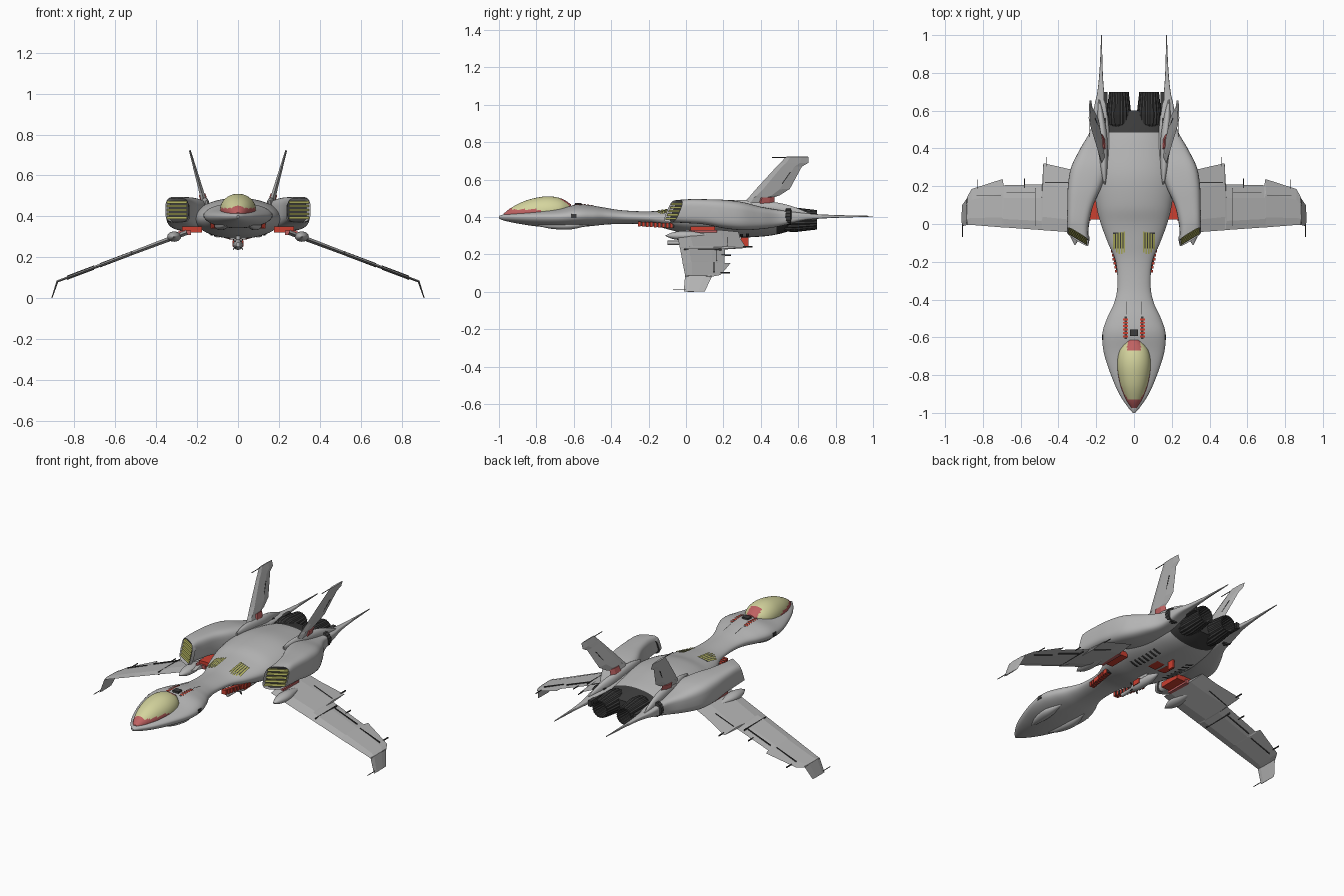
import bpy, bmesh, math
from mathutils import Vector

if "Cube" in bpy.data.objects:
    bpy.data.objects.remove(bpy.data.objects["Cube"])


def material(name, r, g, b):
    m = bpy.data.materials.new(name)
    m.use_nodes = True
    m.diffuse_color = (r, g, b, 1)
    m.node_tree.nodes["Principled BSDF"].inputs["Base Color"].default_value = (r, g, b, 1)
    return m


GREY = material("hull grey", .47, .47, .47)
DARK = material("engine dark", .045, .045, .045)
RED = material("bright red", .6, .05, .03)
ROSE = material("frame rose", .52, .12, .12)
GLASS = material("canopy pale yellow", .66, .66, .34)
YELLOW = material("vent yellow", .42, .42, .11)


def finish(name, bm, mats, mirror=False, smooth=True):
    bmesh.ops.recalc_face_normals(bm, faces=bm.faces)
    me = bpy.data.meshes.new(name)
    bm.to_mesh(me)
    bm.free()
    for m in mats:
        me.materials.append(m)
    ob = bpy.data.objects.new(name, me)
    bpy.context.scene.collection.objects.link(ob)
    if mirror:
        mod = ob.modifiers.new("Mirror", "MIRROR")
        mod.use_mirror_merge = False
    if smooth:
        bpy.ops.object.select_all(action="DESELECT")
        ob.select_set(True)
        bpy.context.view_layer.objects.active = ob
        bpy.ops.object.shade_smooth_by_angle(angle=math.radians(35))
    return ob


def dense(rows, k):
    """Catmull-Rom resampling of section rows."""
    out = []
    for i in range(len(rows) - 1):
        a, b, c, d = (rows[max(0, min(len(rows) - 1, i + j))] for j in (-1, 0, 1, 2))
        for s in range(k):
            t = s / k
            out.append([.5 * (2 * q + (r - p) * t + (2 * p - 5 * q + 4 * r - u) * t * t
                              + (3 * q - p - 3 * r + u) * t ** 3) for p, q, r, u in zip(a, b, c, d)])
    return out + [list(rows[-1])]


def loft(name, rows, mats, k=6, n=32, power=2, mirror=False, warp=None, paint=None, mouth=False, rib=1, smooth=True):
    """Skin along y; each row is y, centre x, half width, top, middle, bottom."""
    bm = bmesh.new()
    rings = []
    for y, cx, hw, zt, zm, zb in dense(rows, k):
        ring = []
        for i in range(n):
            a = 2 * math.pi * i / n
            c, s = math.cos(a), math.sin(a)
            f = rib if i % 2 else 1
            x = cx + f * max(hw, .001) * math.copysign(abs(c) ** (2 / power), c)
            z = zm + f * ((zt - zm) if s > 0 else (zb - zm)) * abs(s) ** (2 / power)
            ring.append(bm.verts.new((x, warp(x, y, z) if warp else y, z)))
        rings.append(ring)
    for p, q in zip(rings, rings[1:]):
        for i in range(n):
            j = (i + 1) % n
            bm.faces.new((p[i], p[j], q[j], q[i]))
    cap = bm.faces.new(rings[0])
    bm.faces.new(rings[-1])
    if paint:
        for f in bm.faces:
            f.material_index = paint(f.calc_center_median())
    if mouth:
        bmesh.ops.recalc_face_normals(bm, faces=bm.faces)
        bmesh.ops.inset_individual(bm, faces=[cap], thickness=.008, depth=-.025)
        cap.material_index = 1
    return finish(name, bm, mats, mirror, smooth)


def lathe(name, profile, mat, cx, cz, **kw):
    return loft(name, [(y, cx, r, cz + r, cz, cz - r) for r, y in profile], [mat], k=1, **kw)


def box(name, mat, centre, size, mirror=True, move=None):
    bm = bmesh.new()
    bmesh.ops.create_cube(bm, size=1)
    for v in bm.verts:
        v.co = Vector(a * b + c for a, b, c in zip(v.co, size, centre))
        if move:
            v.co = move(v.co)
    return finish(name, bm, [mat], mirror, False)


def blade(name, stations, normal, mat):
    """Wing-like solid from leading edge, trailing edge and thickness."""
    bm = bmesh.new()
    nv = Vector(normal).normalized()
    rings = []
    for le, te, t in stations:
        le, te = Vector(le), Vector(te)
        front, back = le.lerp(te, .2), le.lerp(te, .7)
        pts = (le, front + nv * t / 2, back + nv * t / 2.5, te, back - nv * t / 2.5, front - nv * t / 2)
        rings.append([bm.verts.new(p) for p in pts])
    for p, q in zip(rings, rings[1:]):
        for i in range(6):
            j = (i + 1) % 6
            bm.faces.new((p[i], p[j], q[j], q[i]))
    bm.faces.new(rings[0])
    bm.faces.new(rings[-1])
    return finish(name, bm, [mat], True, False)


# Fuselage: head, neck and main body
BODY = [(-1, 0, .006, .405, .4, .392), (-.97, 0, .032, .415, .4, .38), (-.9, 0, .078, .425, .4, .365),
        (-.8, 0, .122, .435, .4, .35), (-.68, 0, .16, .447, .4, .342), (-.58, 0, .167, .465, .405, .345),
        (-.5, 0, .143, .46, .405, .352), (-.42, 0, .106, .447, .405, .36), (-.33, 0, .088, .435, .4, .363),
        (-.2, 0, .097, .43, .395, .36), (-.1, 0, .138, .44, .39, .335), (0, 0, .175, .455, .39, .31),
        (.1, 0, .2, .48, .39, .3), (.25, 0, .215, .49, .39, .29), (.4, 0, .195, .47, .385, .295),
        (.5, 0, .165, .45, .385, .31), (.6, 0, .135, .42, .385, .34)]
loft("fuselage", BODY, [GREY, DARK], n=48, paint=lambda c: int(c.y > .49))
SKIN = dense(BODY, 6)


def skin_z(x, y, top=True):
    for p, q in zip(SKIN, SKIN[1:]):
        if p[0] <= y <= q[0]:
            t = (y - p[0]) / (q[0] - p[0])
            _, _, hw, zt, zm, zb = (a + (b - a) * t for a, b in zip(p, q))
            return zm + ((zt if top else zb) - zm) * math.sqrt(max(0, 1 - (x / hw) ** 2))


def patch(name, mat, x0, x1, y0, y1, lift=.003, top=True, n=6):
    """Thin plate that follows the fuselage skin."""
    bm = bmesh.new()
    grid = []
    for i in range(n + 1):
        x = x0 + (x1 - x0) * i / n
        ys = [y0 + (y1 - y0) * j / n for j in range(n + 1)]
        grid.append([bm.verts.new((x, y, skin_z(x, y, top) + (lift if top else -lift))) for y in ys])
    for i in range(n):
        for j in range(n):
            bm.faces.new((grid[i][j], grid[i + 1][j], grid[i + 1][j + 1], grid[i][j + 1]))
    return finish(name, bm, [mat], True, False)


# Canopy with coloured frame
def canopy_paint(c):
    return int(c.y < -.93 or (c.z < .44 and c.y < -.78) or (c.y > -.67 and abs(c.x) < .035))


loft("canopy", [(-.975, 0, .012, .418, .41, .4), (-.93, 0, .042, .452, .415, .4), (-.85, 0, .073, .49, .42, .4),
                (-.75, 0, .088, .51, .43, .41), (-.67, 0, .076, .5, .435, .41), (-.615, 0, .03, .468, .445, .43)],
     [GLASS, ROSE], k=8, n=48, paint=canopy_paint)

# Head details
for i in range(6):
    patch("head_grille", RED, .033, .058, -.6 + .018 * i, -.59 + .018 * i, .005)
patch("head_grille_base", DARK, .036, .05, -.61, -.49)
patch("neck_seam", DARK, .036, .04, -.48, -.41)
box("head_sensor", DARK, (0, -.575, .468), (.04, .035, .014), mirror=False)
box("side_thruster", DARK, (.16, -.6, .405), (.018, .03, .02))
loft("chin_blister", [(-.79, .06, .004, .362, .357, .352), (-.72, .075, .024, .37, .355, .337),
                      (-.62, .085, .03, .375, .355, .333), (-.52, .08, .004, .365, .36, .355)], [GREY], mirror=True)

# Dorsal vents
patch("vent_base", DARK, .05, .11, -.13, -.045)
for i in range(5):
    x = .047 + .0135 * i
    patch("vent_slat", YELLOW, x, x + .009, -.16 + .004 * (i - 1.5) ** 2, -.04 - .003 * i, .006)

# Red neck-side grilles
for i in range(9):
    t = i / 8
    box("neck_grille", RED, (.085 + .035 * t, -.25 + .17 * t, .362 - .008 * t), (.03, .013, .026))
    box("neck_grille_gap", DARK, (.083 + .035 * t, -.24 + .17 * t, .362 - .008 * t), (.026, .01, .022))


# Intake nacelles flowing into the tail spikes
def slant(x, y, z):
    w = max(0, 1 - (y + .07) / .14)
    return y + w * (.6 * (x - .295) + .4 * (z - .43))


loft("nacelle", [(-.07, .298, .057, .49, .43, .372), (0, .297, .057, .495, .43, .368), (.1, .284, .069, .495, .43, .36),
                 (.2, .26, .09, .492, .42, .34), (.3, .235, .098, .48, .41, .33), (.4, .2, .084, .455, .4, .335),
                 (.5, .18, .05, .437, .4, .35), (.62, .178, .033, .422, .402, .38), (.7, .176, .018, .415, .403, .39),
                 (.82, .174, .008, .41, .403, .396), (1, .172, .002, .406, .404, .402)],
     [GREY, DARK], n=40, power=3.6, mirror=True, warp=slant, mouth=True)
for i in range(5):
    box("intake_slat", YELLOW, (.298, -.06, .393 + .019 * i), (.096, .012, .011),
        move=lambda v: Vector((v.x, v.y + .6 * (v.x - .295) + .4 * (v.z - .43), v.z)))
lathe("spike_collar", [(.03, .53), (.045, .535), (.045, .56), (.03, .565)], DARK, .185, .402, mirror=True, rib=.94)
box("engine_side_rib", DARK, (.15, .63, .4), (.022, .14, .035))

# Engine nozzles and shroud
lathe("nozzle", [(.04, .5), (.062, .53), (.066, .58), (.052, .7), (.045, .7), (.035, .6), (.01, .6)], DARK,
      .08, .385, n=40, rib=.93, mirror=True, smooth=False)

# Wings drooping outward
def wing_z(x):
    return .083 + (.88 - x) * .378


PLAN = [(.25, -.045, .28), (.34, -.043, .29), (.48, -.033, .322), (.486, -.032, .21), (.69, -.018, .205),
        (.696, -.018, .238), (.86, -.005, .185), (.885, -.004, .14)]
blade("wing", [((x, a, wing_z(x)), (x, b, wing_z(x)), .03 - .022 * x) for x, a, b in PLAN], (.35, 0, 1), GREY)
blade("winglet", [((.882, -.005, .085), (.882, .14, .085), .01), ((.91, -.012, .001), (.91, .1, .001), .005)],
      (1, 0, .35), GREY)


def on_wing(v):
    return Vector((v.x, v.y, v.z + wing_z(v.x)))


for x, y, sx, sy in ((.52, .09, .004, .2), (.6, .165, .15, .004), (.77, .15, .13, .004), (.41, .22, .12, .004)):
    box("wing_seam", DARK, (x, y, 0), (sx, sy, .021), move=on_wing)
for x, y in ((.465, .33), (.58, .215), (.83, .21)):
    box("wing_static_rod", DARK, (x, y, 0), (.004, .05, .006), move=on_wing)
box("winglet_probe", DARK, (.908, -.035, .012), (.003, .07, .003))
box("wing_pivot", RED, (.225, .09, .335), (.1, .13, .03))
box("wing_pivot_cover", ROSE, (.26, .09, .32), (.06, .15, .022))
loft("wing_root_pod", [(-.11, .312, .003, .302, .3, .298), (-.06, .312, .026, .32, .3, .28),
                       (.02, .312, .033, .325, .3, .277), (.14, .312, .003, .302, .3, .298)], [GREY], mirror=True)

# Canted tail fins on fairings
loft("fin_fairing", [(.21, .155, .004, .478, .47, .45), (.3, .16, .019, .492, .46, .43),
                     (.45, .165, .024, .482, .45, .42), (.56, .175, .018, .46, .43, .4),
                     (.66, .185, .004, .42, .41, .4)], [GREY], mirror=True)


def fin_x(z):
    return .162 + (z - .46) * .28


FIN = [(.45, .29, .47), (.505, .335, .47), (.515, .345, .5), (.55, .375, .555), (.67, .485, .62), (.69, .505, .655),
       (.722, .535, .655)]
blade("tail_fin", [((fin_x(z), a, z), (fin_x(z), b, z), .028 - (z - .45) * .07) for z, a, b in FIN],
      (1, 0, -.28), GREY)
blade("fin_root_panel", [((fin_x(z), a, z), (fin_x(z), .474, z), .034) for z, a in ((.465, .375), (.508, .39))],
      (1, 0, -.28), ROSE)
box("fin_probe", DARK, (fin_x(.715), .5, .718), (.003, .08, .003))
box("fin_hinge", DARK, (fin_x(.6), .53, .6), (.016, .006, .08),
    move=lambda v: Vector((v.x + .28 * (v.z - .6), v.y + .7 * (v.z - .6), v.z)))

# Belly gun, vents and panels
lathe("belly_gun", [(.004, -.1), (.011, -.1), (.011, -.02), (.02, 0), (.026, .04), (.024, .14), (.006, .2)],
      GREY, 0, .262)
box("gun_mount", GREY, (0, .08, .29), (.02, .08, .05), mirror=False)
box("gun_collar", RED, (0, .05, .268), (.056, .05, .03), mirror=False)
for s in (-1, 1):
    box("gun_brace", DARK, (0, .0, .262), (.07, .008, .006), mirror=False,
        move=lambda v: Vector((v.x * .7, v.y, v.z + s * v.x * .7)))
box("tail_hook", RED, (0, .315, .268), (.012, .04, .05), mirror=False)
patch("belly_panel", RED, .008, .06, .19, .27, .004, top=False)
for i in range(7):
    patch("belly_vent", DARK, .09, .14, .13 + .032 * i, .146 + .032 * i, .005, top=False)
